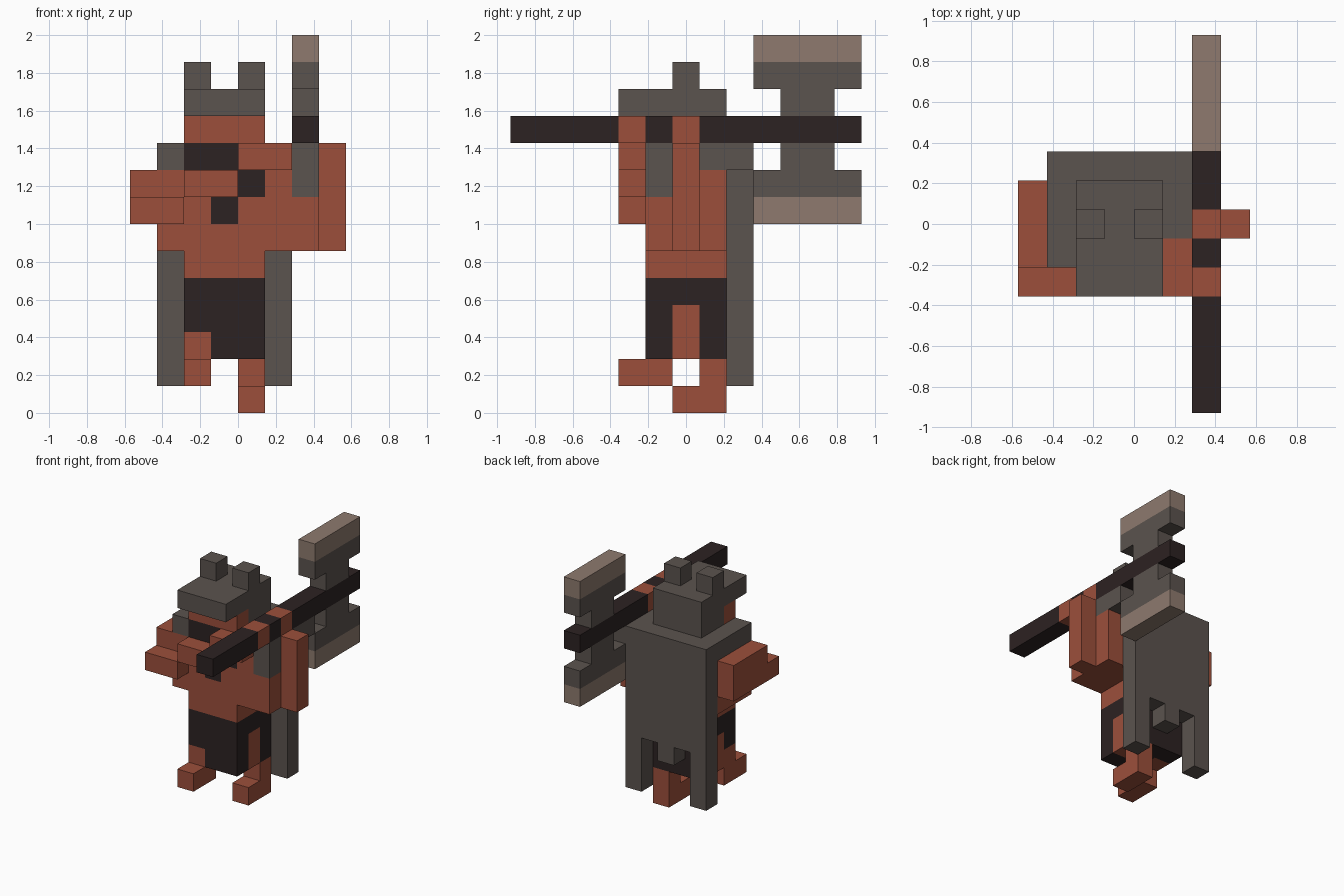
import bpy, bmesh
from mathutils import Vector

cube = bpy.data.objects.get("Cube")
if cube:
    bpy.data.objects.remove(cube, do_unlink=True)

U = 1 / 7                       # edge of one block
ORIGIN = Vector((4, 6.5, 0))    # block coordinates of the world origin


def make_material(name, srgb):
    lin = [((c / 255 + 0.055) / 1.055) ** 2.4 for c in srgb] + [1]
    m = bpy.data.materials.new(name)
    m.use_nodes = True
    m.diffuse_color = lin
    bsdf = m.node_tree.nodes["Principled BSDF"]
    bsdf.inputs["Base Color"].default_value = lin
    bsdf.inputs["Roughness"].default_value = 0.9
    return m


SKIN = make_material("red_brown_skin", (156, 79, 59))
FUR = make_material("grey_fur", (91, 83, 78))
DARK = make_material("dark_leather", (44, 34, 34))
EDGE = make_material("pale_blade_edge", (142, 122, 110))


def block(name, lo, hi, mat, patches=()):
    """Box between two block corners; patches recolour sub-boxes of its surface."""
    lo, hi = Vector(lo), Vector(hi)
    bm = bmesh.new()
    bmesh.ops.create_cube(bm, size=1)
    for v in bm.verts:
        v.co = Vector([lo[i] if v.co[i] < 0 else hi[i] for i in range(3)])
    # cut the box along the patch borders
    for a in range(3):
        cuts = {p[k][a] for p in patches for k in (0, 1)}
        for c in sorted(cuts):
            if lo[a] < c < hi[a]:
                n = Vector([float(i == a) for i in range(3)])
                bmesh.ops.bisect_plane(bm, geom=bm.verts[:] + bm.edges[:] + bm.faces[:],
                                       plane_co=n * c, plane_no=n)
    mats = [mat]
    for p_lo, p_hi, p_mat in patches:
        if p_mat not in mats:
            mats.append(p_mat)
        for f in bm.faces:
            c = f.calc_center_median()
            if all(p_lo[i] - 1e-4 <= c[i] <= p_hi[i] + 1e-4 for i in range(3)):
                f.material_index = mats.index(p_mat)
    for v in bm.verts:
        v.co = (v.co - ORIGIN) * U
    bmesh.ops.recalc_face_normals(bm, faces=bm.faces)
    me = bpy.data.meshes.new(name)
    bm.to_mesh(me)
    bm.free()
    for m in mats:
        me.materials.append(m)
    ob = bpy.data.objects.new(name, me)
    bpy.context.collection.objects.link(ob)
    return ob


# Legs: left one planted, right one stepping forward
block("left_foot", (4, 6, 0), (5, 8, 1), SKIN)
block("left_shin", (4, 7, 1), (5, 8, 2), SKIN)
block("right_foot", (2, 4, 1), (3, 6, 2), SKIN)

# Trousers with bare thighs showing
block("trousers", (2, 5, 2), (5, 8, 5), DARK, [
    ((4, 6, 2), (5, 7, 4), SKIN),
    ((2, 6, 2), (3, 7, 4), SKIN),
    ((2, 5, 2), (3, 6, 3), SKIN),
])
block("waist", (2, 5, 5), (5, 8, 6), SKIN)

# Chest with fur shoulders, beard and diagonal strap
block("chest", (1, 5, 6), (7, 8, 10), SKIN, [
    ((1, 5, 9), (2, 8, 10), FUR),
    ((5, 6, 9), (6, 8, 10), FUR),
    ((6, 7, 9), (7, 8, 10), FUR),
    ((6, 5, 8), (7, 6, 10), FUR),
    ((2, 5, 9), (5, 6, 10), DARK),
    ((5, 5, 9), (6, 5, 10), DARK),
    ((4, 5, 8), (5, 5, 9), DARK),
    ((3, 5, 7), (4, 5, 8), DARK),
])

# Head, hood and ears
block("head", (2, 5, 10), (5, 8, 11), SKIN, [((2, 6, 10), (5, 8, 11), FUR)])
block("hood", (2, 4, 11), (5, 8, 12), FUR)
for side, x in (("right", 2), ("left", 4)):
    block(side + "_ear", (x, 6, 12), (x + 1, 7, 13), FUR)

# Cape with a ragged lower hem
block("cape_collar", (1, 8, 9), (7, 9, 10), FUR)
block("cape", (1, 8, 4), (6, 9, 9), FUR)
for name, x, z in (("right", 1, 1), ("middle", 3, 3), ("left", 5, 1)):
    block("cape_tail_" + name, (x, 8, z), (x + 1, 9, 4), FUR)

# Left arm hangs beside the chest, right arm climbs across it to the handle
block("left_arm", (7, 6, 6), (8, 7, 10), SKIN)
block("right_upper_arm", (0, 5, 7), (1, 8, 9), SKIN)
for i, name in enumerate(("right_elbow", "right_forearm", "right_wrist")):
    block(name, (2 * i, 4, 7 + i), (2 * i + 2, 5, 8 + i), SKIN)

# Double-bladed axe, both hands gripping the handle
block("axe_handle", (6, 0, 10), (7, 13, 11), DARK, [
    ((6, 4, 10), (7, 5, 11), SKIN),
    ((6, 6, 10), (7, 7, 11), SKIN),
])
for name, neck, blade, edge in (("lower", 9, 8, 7), ("upper", 11, 12, 13)):
    block(name + "_axe_neck", (6, 10, neck), (7, 12, neck + 1), FUR)
    block(name + "_axe_blade", (6, 9, blade), (7, 13, blade + 1), FUR)
    block(name + "_axe_edge", (6, 9, edge), (7, 13, edge + 1), EDGE)
